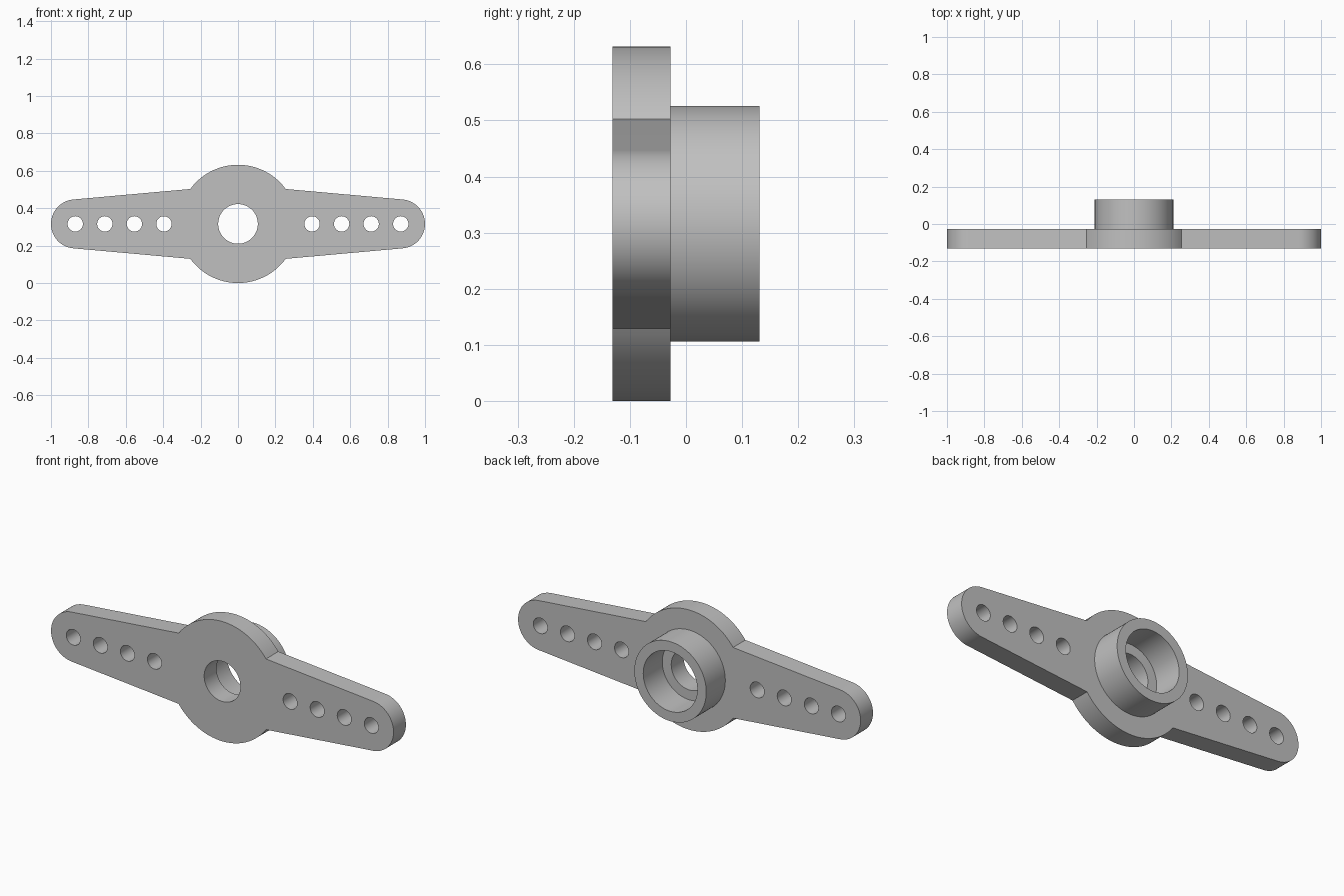
import bpy
import bmesh
from math import cos, sin, radians

if "Cube" in bpy.data.objects:
    bpy.data.objects.remove(bpy.data.objects["Cube"], do_unlink=True)

MID_Z = 0.316                      # height of the long axis
FRONT, STEP, BACK = -0.131, -0.028, 0.131

grey = bpy.data.materials.new("plain grey")
grey.use_nodes = True
colour = (0.53, 0.53, 0.53, 1)
grey.diffuse_color = colour
grey.node_tree.nodes["Principled BSDF"].inputs["Base Color"].default_value = colour


def arc(cx, radius, start, end, steps):
    """Points of an arc around (cx, 0), angles in degrees."""
    angles = [radians(start + (end - start) * i / steps) for i in range(steps + 1)]
    return [(cx + radius * cos(a), radius * sin(a)) for a in angles]


def circle(cx, radius, steps=64):
    return arc(cx, radius, 0, 360, steps)[:-1]


def prism(name, outlines, y0, y1):
    """Extrude each x-z outline from y0 to y1 in one mesh."""
    bm = bmesh.new()
    for outline in outlines:
        face = bm.faces.new([bm.verts.new((x, y0, z + MID_Z)) for x, z in outline])
        new = bmesh.ops.extrude_face_region(bm, geom=[face])["geom"]
        verts = [g for g in new if isinstance(g, bmesh.types.BMVert)]
        bmesh.ops.translate(bm, verts=verts, vec=(0, y1 - y0, 0))
    bmesh.ops.recalc_face_normals(bm, faces=bm.faces)
    mesh = bpy.data.meshes.new(name)
    bm.to_mesh(mesh)
    bm.free()
    mesh.materials.append(grey)
    obj = bpy.data.objects.new(name, mesh)
    bpy.context.collection.objects.link(obj)
    return obj


def cut(obj, cutter):
    """Subtract the cutter, remove it, and smooth the round walls."""
    cutter.hide_render = True
    mod = obj.modifiers.new("holes", "BOOLEAN")
    mod.operation, mod.solver, mod.object = "DIFFERENCE", "EXACT", cutter
    bpy.ops.object.select_all(action="DESELECT")
    bpy.context.view_layer.objects.active = obj
    obj.select_set(True)
    bpy.ops.object.modifier_apply(modifier=mod.name)
    bpy.data.objects.remove(cutter, do_unlink=True)
    bpy.ops.object.shade_smooth_by_angle(angle=radians(25))


# Arm plate: round centre with two tapered, round-ended arms
TIP_X, TIP_R, DISC_R, CORNER = 0.869, 0.131, 0.316, 36.2
outline = (arc(TIP_X, TIP_R, -85, 85, 32)
           + arc(0, DISC_R, CORNER, 180 - CORNER, 40)
           + arc(-TIP_X, TIP_R, 95, 265, 32)
           + arc(0, DISC_R, 180 + CORNER, 360 - CORNER, 40))
plate = prism("arm_plate", [outline], FRONT, STEP)

# Centre hole and four small holes along each arm
holes = [circle(0, 0.106)]
for side in (-1, 1):
    holes += [circle(side * (0.396 + 0.158 * i), 0.041, 40) for i in range(4)]
cut(plate, prism("plate_hole_cutter", holes, FRONT - 0.1, STEP + 0.1))

# Hub collar with its wide bore, standing on the back of the plate
hub = prism("hub_collar", [circle(0, 0.21, 80)], STEP, BACK)
cut(hub, prism("hub_bore_cutter", [circle(0, 0.158)], STEP - 0.1, BACK + 0.1))
